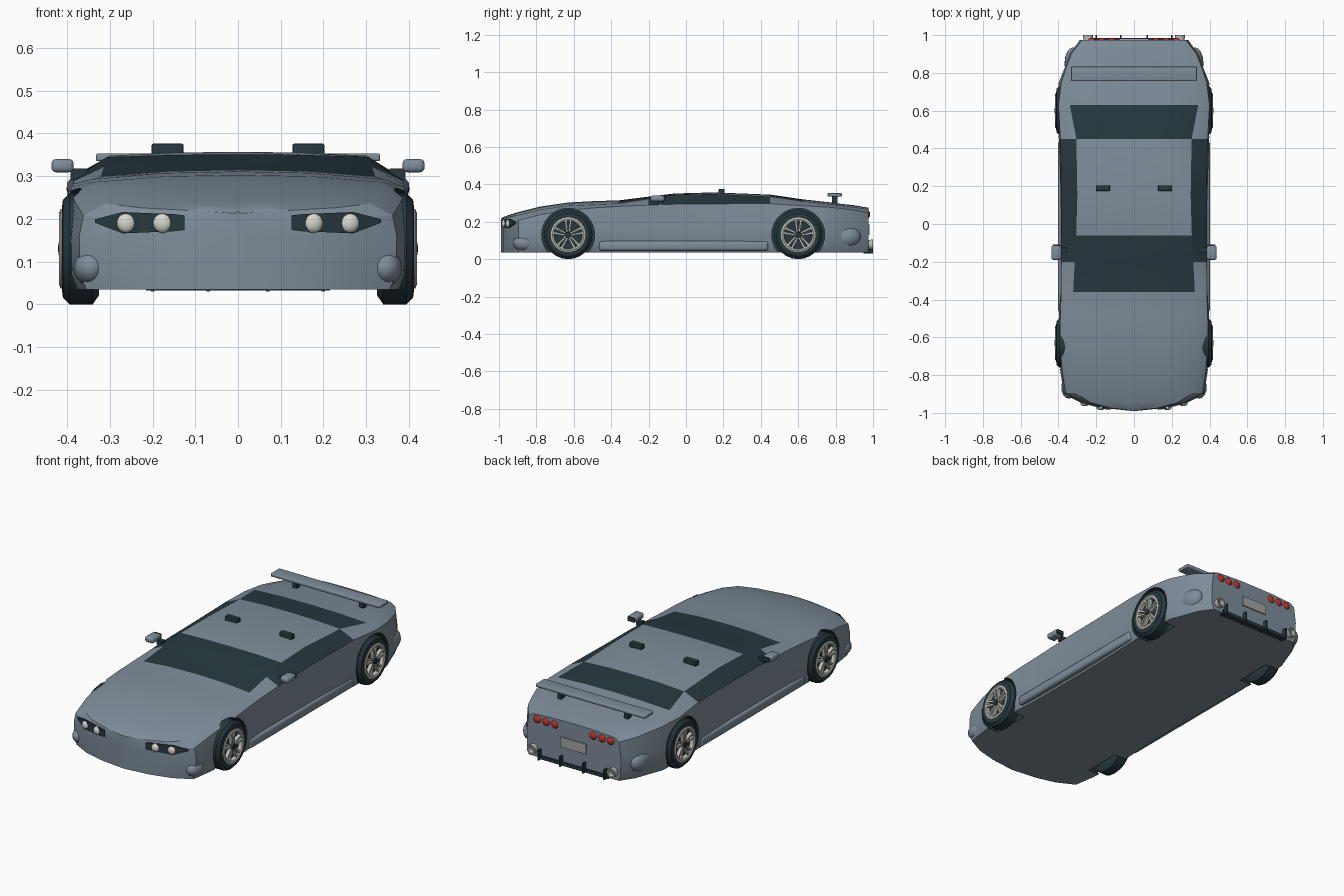
import bpy, bmesh, math
from mathutils import Matrix, Vector

if "Cube" in bpy.data.objects:
    bpy.data.objects.remove(bpy.data.objects["Cube"])


def material(name, rgb):
    m = bpy.data.materials.new(name)
    m.diffuse_color = (*rgb, 1)
    m.use_nodes = True
    m.node_tree.nodes["Principled BSDF"].inputs["Base Color"].default_value = m.diffuse_color
    return m


PAINT = material("blue_grey_paint", (0.21, 0.265, 0.32))
DARK = material("dark_glass_rubber", (0.02, 0.04, 0.05))
METAL = material("light_metal", (0.52, 0.52, 0.48))
LAMP = material("lamp_white", (0.68, 0.68, 0.62))
RED = material("tail_red", (0.5, 0.03, 0.02))
PLATE = material("plate_grey", (0.36, 0.37, 0.36))


def finish(name, bm, mats, smooth=35):
    bmesh.ops.recalc_face_normals(bm, faces=bm.faces)
    me = bpy.data.meshes.new(name)
    bm.to_mesh(me)
    bm.free()
    for m in mats:
        me.materials.append(m)
    ob = bpy.data.objects.new(name, me)
    bpy.context.collection.objects.link(ob)
    if smooth:
        shade(ob, smooth)
    return ob


def shade(ob, angle):
    bpy.ops.object.select_all(action='DESELECT')
    ob.select_set(True)
    bpy.context.view_layer.objects.active = ob
    bpy.ops.object.shade_smooth_by_angle(angle=math.radians(angle))


def box(name, lo, hi, mat, bevel=0.0):
    bm = bmesh.new()
    bmesh.ops.create_cube(bm, size=1)
    for v in bm.verts:
        v.co = Vector([(a + b) / 2 + c * abs(b - a) for a, b, c in zip(lo, hi, v.co)])
    if bevel:
        bmesh.ops.bevel(bm, geom=bm.edges[:], offset=bevel, segments=3,
                        profile=0.5, affect='EDGES')
    return finish(name, bm, [mat])


def ellipsoid(name, centre, radii, mat):
    bm = bmesh.new()
    bmesh.ops.create_uvsphere(bm, u_segments=16, v_segments=10, radius=1)
    bmesh.ops.transform(bm, verts=bm.verts,
                        matrix=Matrix.Translation(centre) @ Matrix.Diagonal((*radii, 1)))
    return finish(name, bm, [mat], 60)


def lathe(name, profile, centre, axis, mats, index=0, n=24):
    """Closed profile of (along axis, radius) turned about the x or y axis."""
    bm = bmesh.new()
    rings = []
    for i in range(n):
        t = 2 * math.pi * i / n
        ring = []
        for a, r in profile:
            p, q = r * math.cos(t), r * math.sin(t)
            ring.append(bm.verts.new(Vector(centre) + Vector((a, p, q) if axis == 'x' else (p, a, q))))
        rings.append(ring)
    k = len(profile)
    for i in range(n):
        A, B = rings[i], rings[(i + 1) % n]
        for j in range(k):
            bm.faces.new((A[j], A[(j + 1) % k], B[(j + 1) % k], B[j])).material_index = index
    bmesh.ops.remove_doubles(bm, verts=bm.verts, dist=1e-5)
    return finish(name, bm, mats)


# Body stations: y, side half-width, shoulder half-width and z, roof-edge half-width and z, centre z
STATIONS = [
    (-.99, .01, .01, .205, .005, .213, .217),
    (-.975, .15, .148, .205, .12, .22, .226),
    (-.945, .27, .266, .205, .23, .226, .237),
    (-.895, .37, .362, .208, .31, .236, .252),
    (-.78, .388, .38, .238, .33, .265, .281),
    (-.63, .403, .393, .262, .34, .286, .303),
    (-.48, .395, .39, .275, .34, .293, .311),
    (-.36, .387, .386, .282, .322, .298, .314),
    (-.20, .386, .385, .289, .314, .322, .334),
    (-.06, .386, .385, .294, .306, .345, .351),
    (.15, .387, .385, .296, .300, .348, .357),
    (.45, .396, .39, .297, .305, .335, .345),
    (.63, .410, .40, .285, .34, .309, .319),
    (.75, .396, .385, .279, .33, .296, .306),
    (.82, .368, .362, .272, .315, .287, .297),
    (.90, .338, .332, .262, .285, .278, .288),
    (.975, .285, .275, .248, .25, .266, .275),
]
FLOOR = .035


def section(s):
    y, wm, ws, zs, wt, zt, zc = s
    half = [(0, FLOOR), (wm * .96, FLOOR), (wm, FLOOR + .035), (wm * 1.005, .16), (ws, zs),
            (wt, zt), (wt * .5, zt + (zc - zt) * .8), (0, zc)]
    return [(x, y, z) for x, z in half] + [(-x, y, z) for x, z in half[-2:0:-1]]


bm = bmesh.new()
rings = [[bm.verts.new(p) for p in section(s)] for s in STATIONS]
for s, A, B in zip(STATIONS, rings, rings[1:]):
    for j in range(14):
        strip = min(j, 13 - j)
        f = bm.faces.new((A[j], A[(j + 1) % 14], B[(j + 1) % 14], B[j]))
        windscreen = strip >= 5 and (-.37 < s[0] < -.1 or s[0] == .45)
        side_glass = strip == 4 and -.21 < s[0] < .4
        f.material_index = int(windscreen or side_glass)
bm.faces.new(rings[0])
bm.faces.new(rings[-1])
body = finish("body", bm, [PAINT, DARK], 0)

# Wheels with arches cut from the body
for s, side in ((1, "right"), (-1, "left")):
    for y, end in ((-.63, "front"), (.60, "rear")):
        c = (0, y, .13)
        tag = f"{end}_{side}"
        arch = lathe("arch_cutter", [(s * .31, 0), (s * .31, .142), (s * .5, .142), (s * .5, 0)],
                     c, 'x', [PAINT, DARK], 1, 32)
        arch.hide_render = True
        mod = body.modifiers.new("arch", 'BOOLEAN')
        mod.operation, mod.solver, mod.object = 'DIFFERENCE', 'EXACT', arch
        bpy.context.view_layer.objects.active = body
        bpy.ops.object.modifier_apply(modifier=mod.name)
        bpy.data.objects.remove(arch)
        lathe("tyre_" + tag, [(s * a, r) for a, r in (
            (.325, 0), (.325, .108), (.34, .13), (.395, .13), (.41, .115), (.413, .09),
            (.395, .086), (.395, 0))], c, 'x', [DARK])
        lathe("rim_" + tag, [(s * a, r) for a, r in (
            (.39, .092), (.415, .093), (.419, .084), (.415, .076), (.39, .074))], c, 'x', [METAL])
        lathe("hub_" + tag, [(s * a, r) for a, r in (
            (.39, 0), (.39, .018), (.42, .015), (.422, 0))], c, 'x', [DARK], 0, 12)
        # Five forked spokes
        bm = bmesh.new()
        for i in range(5):
            for fork in (-1, 1):
                t = 2 * math.pi * i / 5 + math.pi / 2
                pts = [(.014, fork * .001), (.014, fork * .010), (.08, fork * .020), (.08, fork * .008)]
                loops = [[bm.verts.new((s * (a + (.004 if r > .05 else 0)),
                                        y + r * math.cos(t) - w * math.sin(t),
                                        .13 + r * math.sin(t) + w * math.cos(t))) for r, w in pts]
                         for a in (.393, .412)]
                bm.faces.new(loops[0])
                bm.faces.new(loops[1])
                for k in range(4):
                    n = (k + 1) % 4
                    bm.faces.new((loops[0][k], loops[0][n], loops[1][n], loops[1][k]))
        finish("spokes_" + tag, bm, [METAL])
shade(body, 25)


def nose_y(x):
    for a, b in zip(STATIONS, STATIONS[1:]):
        if a[1] <= x <= b[1]:
            return a[0] + (b[0] - a[0]) * (x - a[1]) / (b[1] - a[1])


for s, side in ((1, "right"), (-1, "left")):
    # Headlight panel following the nose, with two round lamps
    bm = bmesh.new()
    cols = []
    for x, lo, hi in ((.125, .174, .208), (.15, .171, .211), (.27, .166, .216), (.335, .191, .199)):
        y = nose_y(x)
        cols.append([bm.verts.new((s * x, y + d, z)) for d, z in
                     ((-.006, lo), (-.006, hi), (.003, hi), (.003, lo))])
    for A, B in zip(cols, cols[1:]):
        for j in range(4):
            bm.faces.new((A[j], A[(j + 1) % 4], B[(j + 1) % 4], B[j]))
    bm.faces.new(cols[0])
    bm.faces.new(cols[-1])
    finish("headlight_panel_" + side, bm, [DARK])
    for i, x in enumerate((.176, .261)):
        ellipsoid(f"headlamp_{side}_{i}", (s * x, nose_y(x) - .002, .19), (.023, .015, .023), LAMP)

    # Tail lamps and exhaust
    for i in range(3):
        ellipsoid(f"tail_lamp_{side}_{i}", (s * (.117 + .053 * i), .967, .24), (.025, .018, .023), RED)
    lathe("exhaust_" + side, [(.93, .022), (.99, .026), (1.0, .026), (1.0, .019), (.96, .018),
                              (.96, 0), (.93, 0)], (s * .243, 0, .078), 'y', [METAL], 0, 16)
    # Rear quarter bulge, front bumper corner, sill and mirror
    ellipsoid("rear_bulge_" + side, (s * .322, .85, .12), (.046, .085, .06), PAINT)
    ellipsoid("bumper_corner_" + side, (s * .345, -.865, .085), (.04, .06, .042), PAINT)
    box("side_sill_" + side, (s * .36, -.465, .045), (s * .402, .44, .097), PAINT, .014)
    box("mirror_" + side, (s * .385, -.19, .309), (s * .437, -.115, .34), PAINT, .011)
    box("mirror_glass_" + side, (s * .39, -.115, .313), (s * .432, -.108, .336), DARK)
    box("mirror_arm_" + side, (s * .355, -.15, .292), (s * .392, -.125, .318), DARK)
    # Roof blocks, wing struts and diffuser fins
    box("roof_block_" + side, (s * .128, .175, .345), (s * .202, .205, .376), DARK, .003)
    box("wing_strut_" + side, (s * .19, .78, .285), (s * .215, .81, .338), DARK)
    for i, x in enumerate((.07, .2)):
        box(f"diffuser_fin_{side}_{i}", (s * (x - .004), .95, .03), (s * (x + .004), 1.0, .085), DARK)

# Wing, diffuser and number plate
box("rear_wing", (-.333, .757, .335), (.333, .833, .353), PAINT, .005)
box("diffuser", (-.215, .95, .032), (.215, .985, .05), DARK)
box("number_plate", (-.078, .973, .13), (.078, .981, .185), PLATE)
